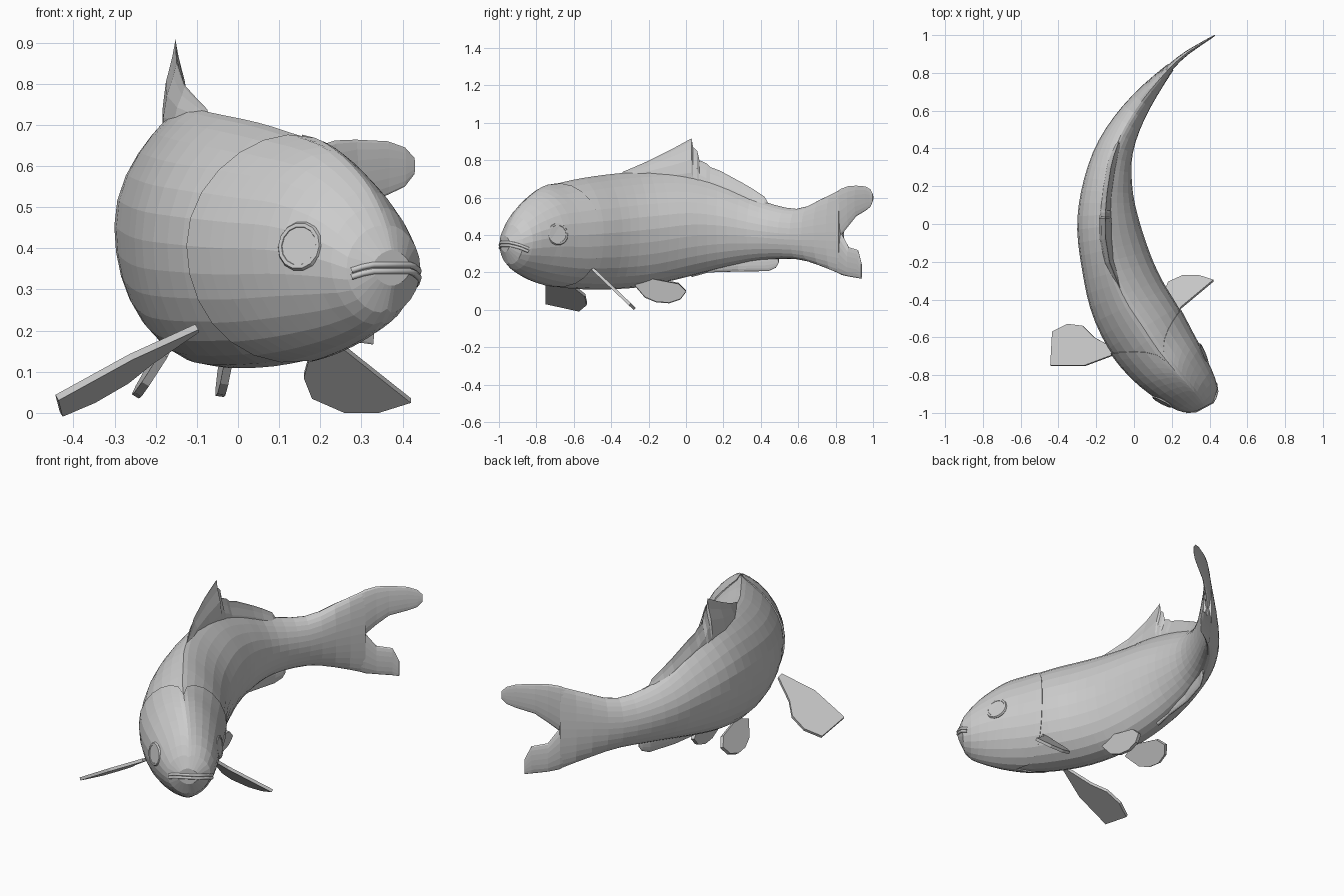
import bpy, bmesh, math
from mathutils import Vector

if "Cube" in bpy.data.objects:
    bpy.data.objects.remove(bpy.data.objects["Cube"])

grey = bpy.data.materials.new("fish_grey")
grey.use_nodes = True
grey.diffuse_color = (0.6, 0.6, 0.6, 1)
grey.node_tree.nodes["Principled BSDF"].inputs["Base Color"].default_value = (0.6, 0.6, 0.6, 1)

# Bent spine and the line of the dorsal ridge: (y, x)
SPINE = [(-1, .39), (-.94, .357), (-.88, .31), (-.78, .22), (-.67, .13), (-.55, .05),
         (-.4, -.03), (-.22, -.09), (0, -.137), (.2, -.14), (.4, -.10), (.6, .005),
         (.8, .165), (.9, .272), (1, .43)]
RIDGE = [(-.4, -.05), (-.3, -.09), (-.2, -.13), (-.1, -.148), (.03, -.152), (.2, -.138),
         (.35, -.11), (.5, -.055)]
# Body sections: (y, half width, top, bottom, upper taper, lower taper, ridge shift)
BODY = [(-.968, .045, .39, .315, 1.3, 1.2, 0), (-.94, .098, .46, .24, 1.4, 1.3, 0),
        (-.88, .137, .555, .19, 1.5, 1.3, 0), (-.78, .177, .645, .145, 1.5, 1.15, 0),
        (-.67, .203, .68, .12, 1.5, 1.05, 0), (-.55, .215, .705, .11, 1.5, 1, 0),
        (-.4, .207, .725, .11, 1.55, 1, -.015), (-.22, .187, .74, .125, 1.75, 1, -.03),
        (0, .165, .735, .175, 2, 1, -.015), (.2, .132, .675, .225, 1.9, 1, 0),
        (.4, .098, .585, .265, 1.5, 1, 0), (.6, .066, .54, .27, 1.1, 1, 0),
        (.72, .045, .59, .235, 1, 1, 0), (.83, .022, .645, .19, 1, 1, 0)]


def sample(table, y):
    """Smooth interpolation of table rows keyed on their first value."""
    n = len(table)
    y = min(max(y, table[0][0]), table[-1][0])
    i = next((k for k in range(n - 1) if y <= table[k + 1][0]), n - 2)
    a, b = table[i], table[i + 1]
    before, after = table[max(i - 1, 0)], table[min(i + 2, n - 1)]
    h = b[0] - a[0]
    t = (y - a[0]) / h
    out = []
    for k in range(1, len(a)):
        m0 = (b[k] - before[k]) / (b[0] - before[0]) * h
        m1 = (after[k] - a[k]) / (after[0] - a[0]) * h
        out.append((2*t**3 - 3*t*t + 1) * a[k] + (t**3 - 2*t*t + t) * m0
                   + (3*t*t - 2*t**3) * b[k] + (t**3 - t*t) * m1)
    return out


def frame(y, spine=SPINE):
    """Spine position and sideways direction at y."""
    x = sample(spine, y)[0]
    slope = (sample(spine, y + .01)[0] - sample(spine, y - .01)[0]) / .02
    if abs(y) > .98:
        slope = -.6 if y < 0 else 1.5
    return Vector((x, y, 0)), Vector((1, -slope, 0)).normalized()


def point(table, y, angle, grow=0.0, spine=SPINE):
    """Point on a section whose upper and lower halves have their own taper."""
    half, top, bottom, upper, lower, shift = sample(table, y)
    centre, side = frame(y, spine)
    c, s = math.cos(angle), math.sin(angle)
    lateral = math.copysign(abs(c) ** (upper if s > 0 else lower), c) * (half + grow)
    lateral += shift * max(s, 0) ** 2
    z = (top + bottom) / 2 + ((top - bottom) / 2 + grow) * s
    return centre + side * lateral + Vector((0, 0, z))


def finish(name, bm):
    bmesh.ops.recalc_face_normals(bm, faces=bm.faces)
    mesh = bpy.data.meshes.new(name)
    bm.to_mesh(mesh)
    bm.free()
    mesh.materials.append(grey)
    ob = bpy.data.objects.new(name, mesh)
    bpy.context.scene.collection.objects.link(ob)
    return ob


def skin(name, rings):
    bm = bmesh.new()
    rows = [[bm.verts.new(p) for p in ring] for ring in rings]
    n = len(rows[0])
    for a, b in zip(rows, rows[1:]):
        for i in range(n):
            j = (i + 1) % n
            bm.faces.new((a[i], a[j], b[j], b[i]))
    bm.faces.new(rows[0])
    bm.faces.new(rows[-1])
    return finish(name, bm)


def loft(name, table, ys, sides=12, spine=SPINE):
    angles = [math.tau * i / sides for i in range(sides)]
    return skin(name, [[point(table, y, a, 0, spine) for a in angles] for y in ys])


def fin_loft(name, rows, upper=1, spine=SPINE):
    """Thin fin from rows of (y, half width, top, bottom)."""
    table = [row + (upper, 1, 0) for row in rows]
    return loft(name, table, [row[0] for row in rows], 16, spine)


def plate(name, points, thickness):
    bm = bmesh.new()
    bm.faces.new([bm.verts.new(p) for p in points])
    bmesh.ops.triangulate(bm, faces=bm.faces)
    ob = finish(name, bm)
    mod = ob.modifiers.new("thickness", 'SOLIDIFY')
    mod.thickness = thickness
    mod.offset = 0


# Body
first, last = BODY[0][0], BODY[-1][0]
loft("body", BODY, [first + (last - first) * i / 30 for i in range(31)], 28)

# Head shell, ending in the curved gill edge
SIDES = 28
angles = [math.tau * i / SIDES for i in range(SIDES)]
gill = [-.74 + .17 * abs(math.cos(a)) ** .7 for a in angles]
head = [[point(BODY, first + (g - first) * step / 12, a, .006)
         for a, g in zip(angles, gill)] for step in range(13)]
gill_rim = [point(BODY, g, a, -.005) for a, g in zip(angles, gill)]
skin("head", head + [gill_rim])

# Forked tail
fin_loft("tail_upper_lobe", [(.78, .018, .615, .41), (.83, .018, .648, .40),
                             (.87, .014, .662, .45), (.91, .011, .664, .5),
                             (.96, .007, .66, .53), (.985, .005, .645, .55),
                             (.999, .003, .62, .58)])
fin_loft("tail_lower_lobe", [(.78, .018, .40, .22), (.83, .018, .41, .187),
                             (.87, .014, .335, .178), (.92, .008, .32, .17),
                             (.938, .004, .25, .166)])

# Dorsal fin flaring out of the back, with a ragged trailing edge
fin_loft("dorsal_fin", [(-.34, .01, .737, .66), (-.28, .02, .762, .65), (-.2, .026, .797, .62),
                        (-.08, .032, .857, .58), (.03, .032, .917, .55), (.038, .03, .87, .55),
                        (.06, .03, .85, .55), (.072, .03, .80, .55), (.11, .03, .783, .53),
                        (.13, .03, .763, .52), (.18, .03, .745, .51), (.3, .028, .68, .49),
                        (.36, .026, .645, .47), (.42, .024, .605, .46), (.44, .022, .57, .45),
                        (.49, .02, .545, .45)], 4, RIDGE)
fin_loft("anal_fin", [(.03, .02, .25, .175), (.12, .016, .27, .2), (.28, .014, .3, .205),
                      (.44, .01, .31, .207), (.48, .008, .3, .225), (.495, .004, .285, .25)])

# Pectoral fins
right_outline = [(-.1, -.66), (-.21, -.6), (-.27, -.54), (-.35, -.53), (-.43, -.57),
                 (-.44, -.75), (-.26, -.75), (-.1, -.69)]
plate("right_pectoral_fin", [(x, y, .195 + .55 * (x + .13) - .25 * (y + .7))
                             for x, y in right_outline], .016)
left_outline = [(.19, .2), (.16, .09), (.18, .04), (.26, .005), (.34, .005), (.42, .03),
                (.25, .165), (.21, .22)]
plate("left_pectoral_fin", [(x, -.5 + (.22 - z) * 1.05, z) for x, z in left_outline], .016)

# Pelvic fins
pelvic = [(-.28, .14), (-.22, .07), (-.16, .045), (-.09, .04), (-.03, .06), (0, .1),
          (-.04, .14), (-.2, .17)]
for name, x, lean in (("right_pelvic_fin", -.18, .6), ("left_pelvic_fin", -.02, .15)):
    plate(name, [(x - (.14 - z) * lean - .05 * (y + .28), y, z) for y, z in pelvic], .02)

# Eyes: a disc in a raised rim
for name, sign, y in (("left", 1, -.80), ("right", -1, -.832)):
    centre, side = frame(y)
    half = sample(BODY, y)[0]
    forward = Vector((side.y, -side.x, 0))
    normal = (side * sign + forward * .35).normalized()
    normal.z = .15
    spot = centre + side * sign * (half - .001) + Vector((0, 0, .405))
    turn = normal.to_track_quat('Z', 'Y').to_euler()
    bpy.ops.mesh.primitive_torus_add(location=spot, rotation=turn, major_radius=.052,
                                     minor_radius=.009, major_segments=14, minor_segments=6)
    bpy.context.object.name = name + "_eye_rim"
    bpy.context.object.data.materials.append(grey)
    bpy.ops.mesh.primitive_cylinder_add(vertices=14, radius=.052, depth=.012,
                                        location=spot, rotation=turn)
    bpy.context.object.name = name + "_eye"
    bpy.context.object.data.materials.append(grey)

# Lips wrapped around the snout
path = [(-.915, .32), (-.94, .338), (-.955, .347), (-.966, .352)]
lip_points = []
for sign, rows in ((-1, path[1:]), (1, path[::-1])):
    for y, z in rows:
        centre, side = frame(y)
        lip_points.append(centre + side * sign * sample(BODY, y)[0] + Vector((0, 0, z)))
for name, lift in (("upper_lip", .008), ("lower_lip", -.008)):
    curve = bpy.data.curves.new(name, 'CURVE')
    curve.dimensions = '3D'
    curve.bevel_depth = .008
    curve.bevel_resolution = 1
    line = curve.splines.new('POLY')
    line.points.add(len(lip_points) - 1)
    for dot, p in zip(line.points, lip_points):
        dot.co = (p.x, p.y, p.z + lift, 1)
    curve.materials.append(grey)
    bpy.context.scene.collection.objects.link(bpy.data.objects.new(name, curve))
